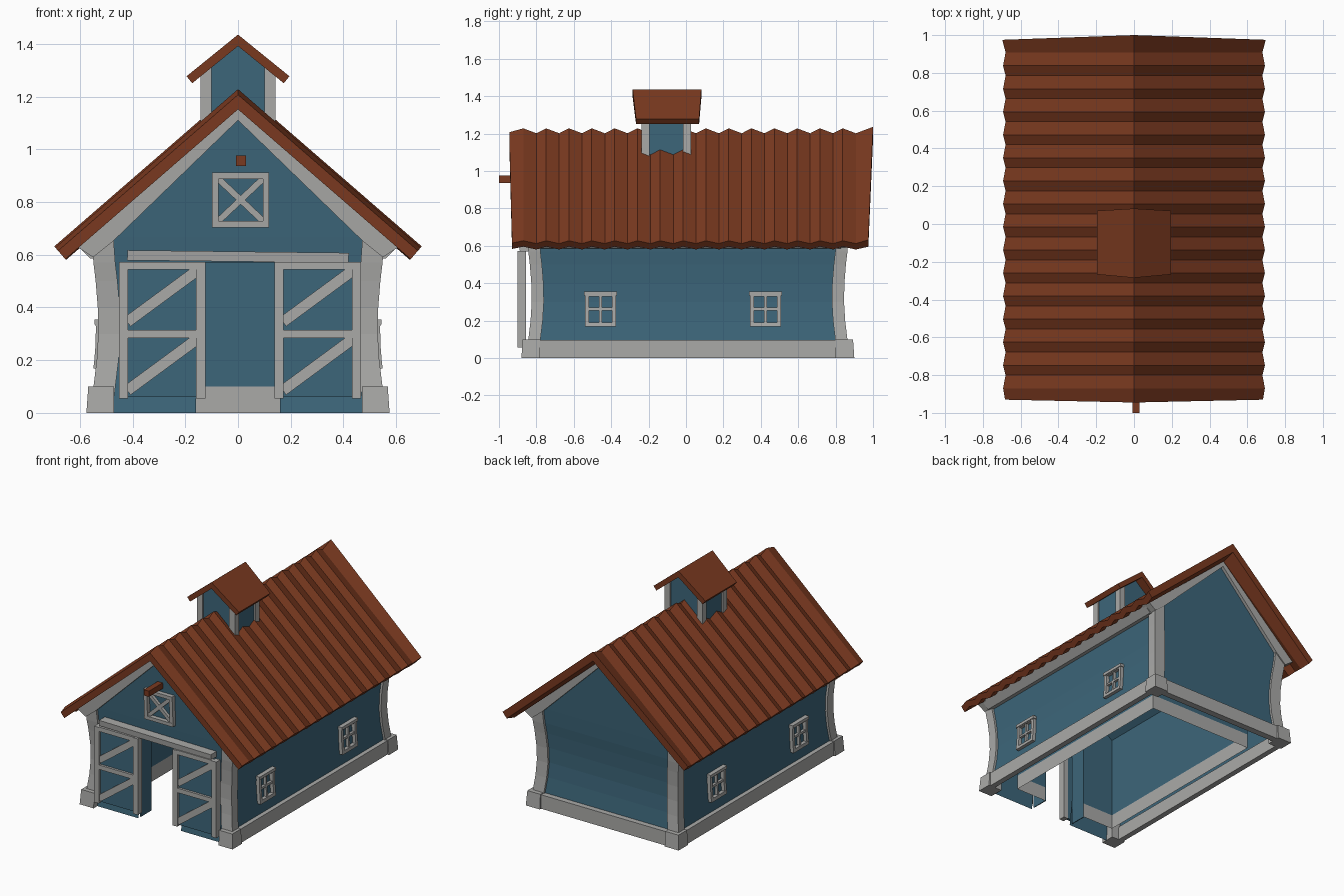
import bpy, bmesh, math

if "Cube" in bpy.data.objects:
    bpy.data.objects.remove(bpy.data.objects["Cube"])

def material(name, rgb):
    m = bpy.data.materials.new(name)
    m.diffuse_color = (*rgb, 1)
    m.use_nodes = True
    m.node_tree.nodes["Principled BSDF"].inputs["Base Color"].default_value = m.diffuse_color
    return m

BLUE = material("barn_blue", (0.046, 0.133, 0.195))
GRAY = material("trim_gray", (0.40, 0.40, 0.39))
RUST = material("roof_rust", (0.195, 0.041, 0.014))

W, D, CY = 0.515, 0.82, 0.01      # wall half width, half depth, centre in y
CURVE = [(0, .03), (.1, .018), (.2, .006), (.3, 0), (.4, .002), (.5, .01), (.6, .022), (1.3, .058)]

def f(z):
    """Concave bow of the walls at height z."""
    for (a, p), (b, q) in zip(CURVE, CURVE[1:]):
        if z <= b:
            return p + (q - p) * (z - a) / (b - a)
    return CURVE[-1][1]

def finish(bm, name, mat):
    me = bpy.data.meshes.new(name)
    bmesh.ops.recalc_face_normals(bm, faces=bm.faces)
    bm.to_mesh(me)
    bm.free()
    me.materials.append(mat)
    ob = bpy.data.objects.new(name, me)
    bpy.context.collection.objects.link(ob)
    return ob

def solid(name, mat, parts):
    """Each part is a list of rings, lofted together and capped."""
    bm = bmesh.new()
    for rings in parts:
        vs = [[bm.verts.new(p) for p in r] for r in rings]
        n = len(vs[0])
        for a, b in zip(vs, vs[1:]):
            for i in range(n):
                bm.faces.new((a[i], a[(i + 1) % n], b[(i + 1) % n], b[i]))
        bm.faces.new(vs[0])
        bm.faces.new(vs[-1])
    return finish(bm, name, mat)

def box(x0, x1, y0, y1, z0, z1):
    return [[(x0, y0, z), (x1, y0, z), (x1, y1, z), (x0, y1, z)] for z in (z0, z1)]

def front(u, z, off):
    return (u, CY - D - f(z) - off, z)

def flat(u, z, off):
    return (u, CY - D - .022 - off, z)

def side(s):
    return lambda u, z, off: (s * (W + f(z) + off), u, z)

def board(place, p, q, w, o0, o1, n=1):
    """Plank from p to q lying on a wall, between offsets o0 and o1."""
    dx, dz = q[0] - p[0], q[1] - p[1]
    l = math.hypot(dx, dz)
    nx, nz = -dz / l * w / 2, dx / l * w / 2
    rings = []
    for i in range(n + 1):
        x, z = p[0] + dx * i / n, p[1] + dz * i / n
        rings.append([place(x + nx, z + nz, o0), place(x + nx, z + nz, o1),
                      place(x - nx, z - nz, o1), place(x - nx, z - nz, o0)])
    return rings

def frame(place, cx, cz, hx, hz, w, o):
    """Four boards round a rectangle."""
    ix, iz = hx - w / 2, hz - w / 2
    return ([board(place, (cx - hx, cz + k * iz), (cx + hx, cz + k * iz), w, -.01, o) for k in (-1, 1)] +
            [board(place, (cx + k * ix, cz - hz), (cx + k * ix, cz + hz), w, -.01, o * .95, 2) for k in (-1, 1)])

def shell(name, levels, plan, apex, jamb=None):
    """Gabled wall sheet with a door opening; plan(z) gives half width, front y, back y."""
    bm = bmesh.new()
    rows = []
    for z in levels:
        w, y0, y1 = plan(z)
        xy = [(-w, y0), (-.16, y0), (.16, y0), (w, y0), (w, y1), (-w, y1)]
        rows.append([bm.verts.new((x, y, z)) for x, y in xy])
    for k, (a, b) in enumerate(zip(rows, rows[1:])):
        for i in range(6):
            if i != 1 or levels[k] > .56:
                bm.faces.new((a[i], a[(i + 1) % 6], b[(i + 1) % 6], b[i]))
    t = rows[-1]
    _, y0, y1 = plan(apex)
    p, q = bm.verts.new((0, y0, apex)), bm.verts.new((0, y1, apex))
    bm.faces.new(t[0:4] + [p])
    bm.faces.new(t[4:6] + [q])
    if jamb:                       # ceiling slopes and door jambs of the inner room
        bm.faces.new((t[3], t[4], q, p))
        bm.faces.new((t[5], t[0], p, q))
    return finish(bm, name, BLUE)

# outer walls and the smaller inner room, grey near its floor
levels = [0, .1, .2, .3, .4, .5, .57, .67]
shell("outer_walls", levels, lambda z: (W + f(z), CY - D - f(z), CY + D + f(z)), 1.15)
RX, RY0, RY1 = .40, -.70, .67
room = shell("inner_room", [0, .1, .57, .66], lambda z: (RX, RY0, RY1), .98, True)
room.data.materials.append(GRAY)
for face in room.data.polygons:
    face.material_index = int(face.center.z < .1)
solid("door_jambs", BLUE, [box(s * .16, s * .166, CY - D - .005, RY0, .0, .57) for s in (-1, 1)] +
      [box(-.166, .166, CY - D - .008, RY0, .57, .576)])

# curved corner posts and their base blocks
posts, blocks = [], []
for sx in (-1, 1):
    for sy in (-1, 1):
        def sq(x, y, s, t, z):
            return [(sx * a, CY + sy * b, z) for a, b in ((x, y), (x - s, y), (x - s, y - t), (x, y - t))]
        posts.append([sq(W + f(z) + .015, D + f(z) + .015, .083, .065, z) for z in levels])
        blocks.append([sq(.575, .89, .105, .10, 0), sq(.568, .883, .098, .093, .1)])
solid("corner_posts", GRAY, posts)
solid("corner_base_blocks", GRAY, blocks)

# base boards on the sides and back
base = [box(-.48, .48, CY + .83, CY + .876, 0, .095)]
for s in (-1, 1):
    base.append(box(s * .525, s * .563, CY - .79, CY + .79, 0, .095))
solid("outer_baseboards", GRAY, base)

# sloping gable trim and trim under the eaves
rake = [(0, 1.172), (.62, .637), (.55, .59), (.475, .65), (0, 1.11)]
eave = [(.52, .585), (.56, .585), (.61, .635), (.52, .70)]
gable, soffit = [], []
for s in (-1, 1):
    for sy in (-1, 1):
        gable.append([[(s * x, CY + sy * (D + f(z) + o), z) for x, z in rake] for o in (-.05, .022)])
    soffit.append([[(s * x, CY + y, z) for x, z in eave] for y in (-.82, .82)])
solid("gable_trim", GRAY, gable)
solid("eave_trim", GRAY, soffit)

def chevron(y_ridge, y_eave, d, half, zr, ze, th):
    """Roof cross-section lowered by d, with thickness th."""
    l = math.hypot(half, zr - ze)
    nx, nz = (zr - ze) / l, half / l
    pts = []
    for e, order in ((d, (-1, 0, 1)), (d + th, (1, 0, -1))):
        for s in order:
            pts.append((0, y_ridge, zr - e / nz) if s == 0 else
                       (s * (half - e * nx), y_eave, ze - e * nz))
    return pts

# corrugated main roof, uneven ridges and valleys
rings = [chevron(-.945, -.93, .016, .693, 1.228, .627, .042)]
for i in range(15):
    y = -.87 + i * .122
    rings.append(chevron(y, y, 0, .693, 1.228, .627, .042))
    y += .07
    rings.append(chevron(y, y, .02, .693, 1.228, .627, .042))
rings.append(chevron(1.0, .975, -.006, .693, 1.228, .627, .048))
solid("corrugated_roof", RUST, [rings])

# cupola: walls, corner trim, roof
c0, c1 = -.228, .018
body = [(-.132, 1.06), (.132, 1.06), (.132, 1.285), (0, 1.395), (-.132, 1.285)]
solid("cupola_walls", BLUE, [[[(x, y, z) for x, z in body] for y in (c0, c1)]])
cp = []
for s in (-1, 1):
    for y, k in ((c0 - .009, 1), (c1 + .009, -1)):
        prof = [(.10, 1.06), (.143, 1.06), (.143, 1.278), (.10, 1.312)]
        cp.append([[(s * x, yy, z) for x, z in prof] for yy in (y, y + k * .042)])
solid("cupola_corner_trim", GRAY, cp)
solid("cupola_roof", RUST, [[chevron(-.285, -.267, 0, .195, 1.435, 1.277, .034),
                             chevron(.082, .07, 0, .195, 1.435, 1.277, .034)]])

# hoist beam over the loft window
solid("hoist_beam", RUST, [box(-.008, .03, -1.0, -.82, .937, .976)])

# loft window with crossed bars
lw = frame(front, .01, .808, .108, .104, .024, .03)
lw += [board(front, (-.08, .808 - k * .085), (.10, .808 + k * .085), .024, -.01, .02) for k in (-1, 1)]
solid("loft_window", GRAY, lw)

# sliding doors with Z bracing, and the rail above
panels, braces = [], []
for s in (0, .59):
    panels.append(board(flat, (-.288 + s, .06), (-.288 + s, .565), .30, .028, .048))
    for x in (-.434, -.141):
        braces.append(board(flat, (x + s, .055), (x + s, .572), .035, .024, .068))
    for z in (.558, .30):
        braces.append(board(flat, (-.42 + s, z), (-.155 + s, z), .03, .04, .064))
    for z in (.345, .085):
        braces.append(board(flat, (-.42 + s, z), (-.155 + s, z + .195), .042, .04, .062))
solid("door_panels", BLUE, panels)
solid("door_frames", GRAY, braces)
solid("door_rail", GRAY, [board(front, (-.42, .598), (.42, .588), .038, -.01, .06)])

# side windows, two per side
wins = []
for s in (-1, 1):
    p = side(s)
    for cy in (-.457, .425):
        wins += frame(p, cy, .26, .083, .092, .022, .024)
        wins.append(board(p, (cy - .088, .345), (cy + .088, .345), .02, -.01, .029))
        wins.append(board(p, (cy, .18), (cy, .345), .014, -.01, .018, 2))
        wins.append(board(p, (cy - .075, .262), (cy + .075, .262), .014, -.01, .018))
solid("side_windows", GRAY, wins)
